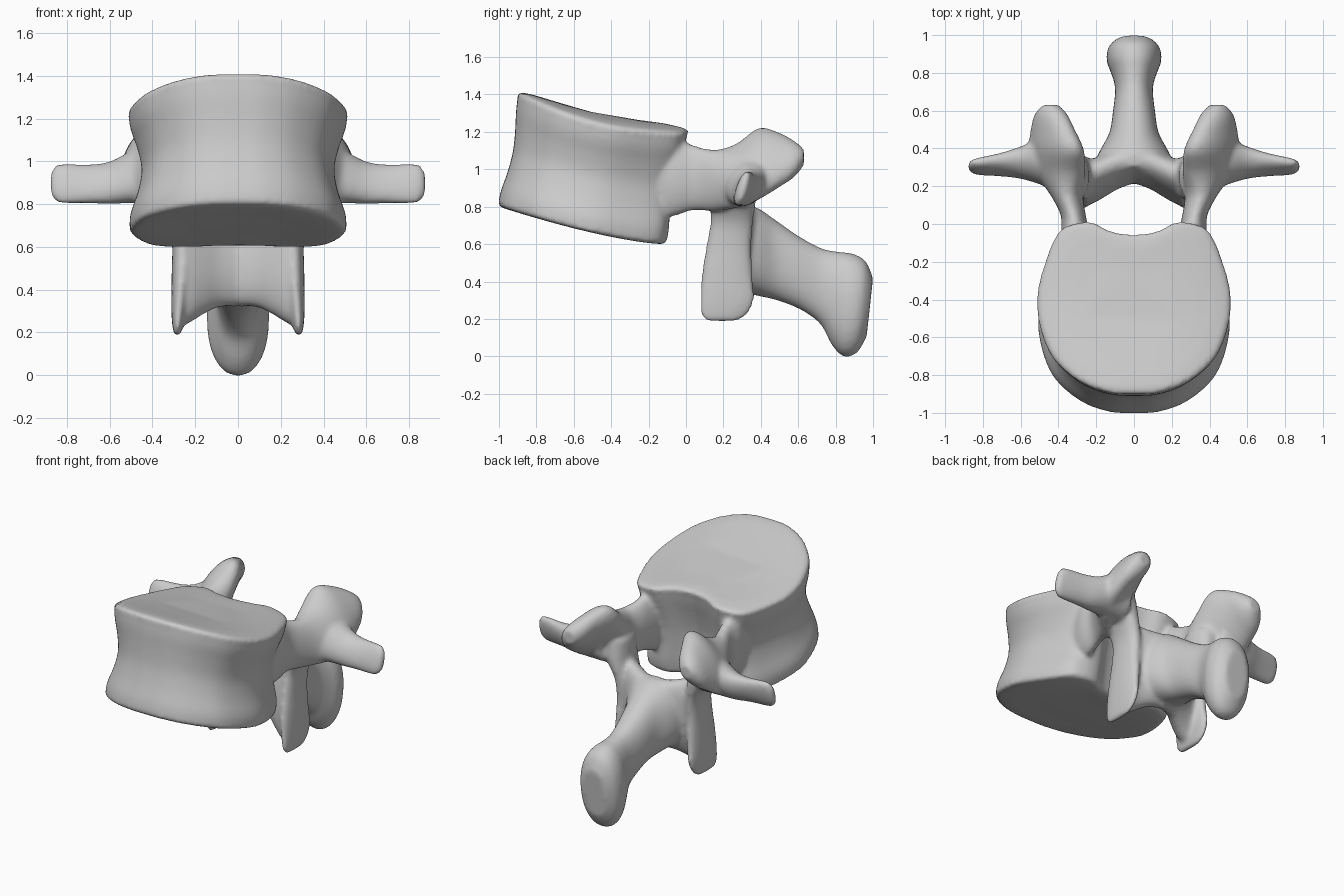
import bpy, bmesh, math
from mathutils import Vector

bm = bmesh.new()


def spline(pts, n):
    """Catmull-Rom through tuples of any length."""
    out = []
    p = [pts[0]] + list(pts) + [pts[-1]]
    for i in range(1, len(p) - 2):
        for k in range(n):
            t = k / n
            out.append([0.5 * (2 * b + (c - a) * t + (2 * a - 5 * b + 4 * c - d) * t * t
                               + (3 * b - a - 3 * c + d) * t ** 3)
                        for a, b, c, d in zip(p[i - 1], p[i], p[i + 1], p[i + 2])])
    out.append(list(pts[-1]))
    return out


def skin(rings):
    """Close a stack of point rings into a solid."""
    vs = [[bm.verts.new(c) for c in r] for r in rings]
    n = len(vs[0])
    faces = [bm.faces.new(vs[0][::-1]), bm.faces.new(vs[-1])]
    for r, q in zip(vs, vs[1:]):
        for i in range(n):
            j = (i + 1) % n
            faces.append(bm.faces.new((r[i], r[j], q[j], q[i])))
    bmesh.ops.recalc_face_normals(bm, faces=faces)


def loft(sections, power=2.0, sx=1, n=32):
    """Sections: centre, half axis a, half axis b (superellipse rings)."""
    rings = []
    for s in spline([sum(sec, ()) for sec in sections], 5):
        c, a, b = Vector(s[0:3]), Vector(s[3:6]), Vector(s[6:9])
        ring = []
        for i in range(n):
            w = 2 * math.pi * i / n
            u = math.copysign(abs(math.cos(w)) ** (2 / power), math.cos(w))
            v = math.copysign(abs(math.sin(w)) ** (2 / power), math.sin(w))
            q = c + a * u + b * v
            ring.append((q.x * sx, q.y, q.z))
        rings.append(ring)
    skin(rings)


# vertebral body: waisted, kidney-shaped, with tilted end plates
half = spline([(0, -.06), (.12, -.04), (.22, .008), (.32, 0), (.40, -.05), (.465, -.2),
               (.508, -.38), (.49, -.55), (.42, -.71), (.28, -.83), (.13, -.885), (0, -.893)], 4)
outline = half + [[-x, y] for x, y in half[-2:0:-1]]
levels = spline([(0, .5, .01), (0, .95, 0), (.06, .995, 0), (.16, .985, 0), (.32, .92, 0),
                 (.5, .885, 0), (.68, .925, 0), (.82, .98, 0), (.92, 1, 0),
                 (1, .97, 0), (1, .5, 0)], 3)
rings = []
for t, s, dz in levels:
    ring = []
    sy = s if t < .03 or t > .97 else 1 - (1 - s) * .5
    for x, y in outline:
        yy = -.45 + (y + .45) * sy - .115 * (1 - t)
        k = max(0, (-.13 - yy) / .87)
        low = .60 + .2 * k ** 1.4
        f = min(1, max(0, (yy + .89) / .89))
        top = 1.415 - .19 * f - .02 * math.sin(math.pi * f) - .05 * abs(x * s / .5) ** 2.5
        ring.append((x * s, yy, low + (top - low) * t + dz))
    rings.append(ring)
skin(rings)

for sx in (1, -1):
    # pedicle running back into the superior articular process
    loft([((.29, -.22, .96), (.06, 0, 0), (0, 0, .23)),
          ((.31, -.06, .96), (.075, 0, 0), (0, 0, .21)),
          ((.32, .04, .955), (.066, 0, 0), (0, 0, .175)),
          ((.355, .15, .94), (.085, 0, 0), (0, 0, .165)),
          ((.39, .27, .965), (.13, 0, -.03), (-.03, 0, .17)),
          ((.41, .39, 1.03), (.135, 0, -.05), (-.055, 0, .185)),
          ((.43, .50, 1.05), (.11, 0, -.04), (-.04, 0, .14)),
          ((.44, .58, 1.055), (.085, 0, -.02), (-.02, 0, .095)),
          ((.44, .63, 1.065), (.045, 0, 0), (0, 0, .045))], 2.0, sx)
    # transverse process
    loft([((.36, .29, .93), (0, .13, 0), (0, 0, .13)),
          ((.50, .325, .925), (0, .11, 0), (0, .03, .12)),
          ((.60, .325, .90), (0, .08, 0), (0, .03, .10)),
          ((.70, .315, .895), (0, .055, 0), (0, .03, .092)),
          ((.82, .305, .897), (0, .037, 0), (0, .027, .095)),
          ((.86, .305, .897), (0, .028, 0), (0, .02, .08)),
          ((.88, .305, .897), (0, .012, 0), (0, .01, .04))], 2.1, sx)
    # pars and inferior articular process
    loft([((.34, .25, .97), (.10, 0, 0), (0, .12, 0)),
          ((.305, .25, .84), (.075, 0, 0), (0, .125, 0)),
          ((.265, .245, .72), (.055, 0, 0), (0, .115, 0)),
          ((.258, .23, .60), (.05, 0, 0), (0, .12, 0)),
          ((.265, .22, .45), (.046, 0, 0), (0, .135, 0)),
          ((.278, .22, .30), (.034, 0, 0), (0, .145, 0)),
          ((.283, .20, .215), (.022, 0, 0), (0, .12, 0)),
          ((.285, .19, .185), (.014, 0, 0), (0, .07, 0))], 2.2, sx)
    # lamina, its lower half bulging forward between the processes
    loft([((-.03, .32, .56), (0, .09, 0), (0, .025, .24)),
          ((.08, .295, .56), (0, .10, 0), (0, .035, .24)),
          ((.16, .255, .55), (0, .105, 0), (0, .04, .265)),
          ((.225, .225, .54), (0, .11, 0), (0, .04, .295)),
          ((.27, .22, .535), (0, .105, 0), (0, .03, .31))], 2.2, sx)

# spinous process: (top y, z), (bottom y, z), half width
spine = [(.30, .80, .30, .34, .22), (.38, .795, .40, .32, .18), (.47, .735, .50, .295, .13),
         (.60, .645, .62, .245, .11), (.72, .58, .72, .17, .10), (.81, .56, .78, .06, .12),
         (.89, .55, .84, .0, .145), (.96, .51, .91, .015, .135), (1.0, .42, .965, .10, .085)]
loft([((0, (ty + by) / 2, (tz + bz) / 2), (w, 0, 0), (0, (ty - by) / 2, (tz - bz) / 2))
      for ty, tz, by, bz, w in spine], 2.2)

# fuse all parts into one smooth bone
mesh = bpy.data.meshes.new("vertebra")
bm.to_mesh(mesh)
bm.free()
bone = bpy.data.objects.new("vertebra", mesh)
bpy.context.collection.objects.link(bone)
fuse = bone.modifiers.new("fuse", 'REMESH')
fuse.mode = 'VOXEL'
fuse.voxel_size = .014
fuse.use_smooth_shade = True
soft = bone.modifiers.new("soften", 'SMOOTH')
soft.factor = .5
soft.iterations = 9
